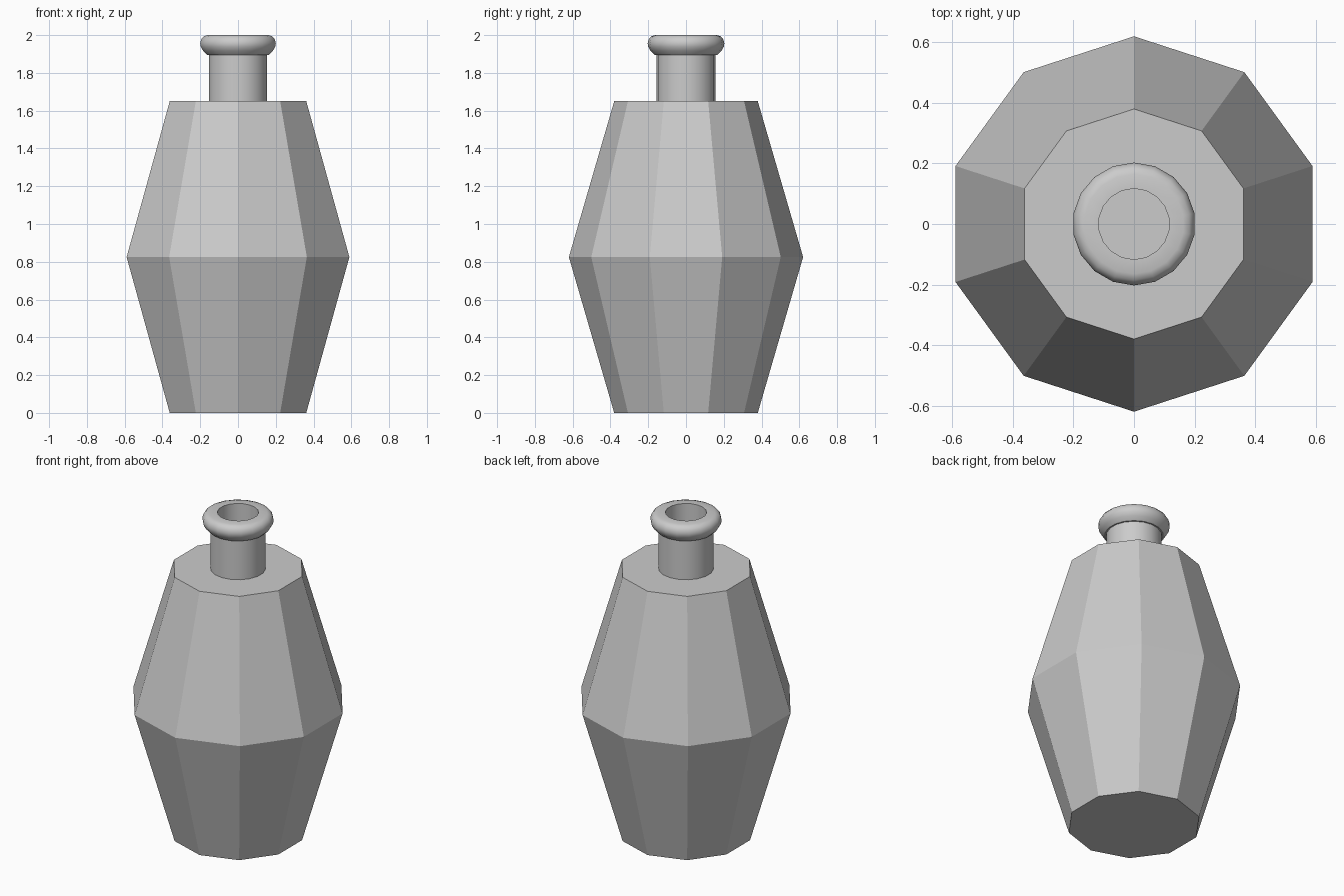
import bpy, bmesh, math

if "Cube" in bpy.data.objects:
    bpy.data.objects.remove(bpy.data.objects["Cube"])


def lathe(name, profile, sides, cap=False, smooth=None):
    """Spin (radius, z) points around z, with a vertex on the y axis."""
    bm = bmesh.new()
    rings = []
    for r, z in profile:
        angles = [math.pi / 2 + 2 * math.pi * i / sides for i in range(sides)]
        rings.append([bm.verts.new((r * math.cos(a), r * math.sin(a), z)) for a in angles])
    for lo, hi in zip(rings, rings[1:]):
        for i in range(sides):
            j = (i + 1) % sides
            bm.faces.new((lo[i], lo[j], hi[j], hi[i]))
    if cap:
        bm.faces.new(rings[0][::-1])
        bm.faces.new(rings[-1])
    mesh = bpy.data.meshes.new(name)
    bm.to_mesh(mesh)
    bm.free()
    obj = bpy.data.objects.new(name, mesh)
    bpy.context.collection.objects.link(obj)
    if smooth:
        bpy.ops.object.select_all(action='DESELECT')
        obj.select_set(True)
        bpy.context.view_layer.objects.active = obj
        bpy.ops.object.shade_smooth_by_angle(angle=math.radians(smooth))
    return obj


# Faceted ten-sided body
lathe("bottle_body", [(0.38, 0), (0.62, 0.825), (0.38, 1.65)], 10, cap=True)

# Neck with rolled lip and straight inner bore
neck = [(0.157, 1.65), (0.157, 1.896),
        (0.166, 1.896), (0.187, 1.916), (0.2, 1.938), (0.203, 1.957),
        (0.198, 1.977), (0.185, 1.993), (0.165, 2.0),
        (0.117, 2.0), (0.117, 1.65)]
lathe("bottle_neck", neck, 18, smooth=44)
